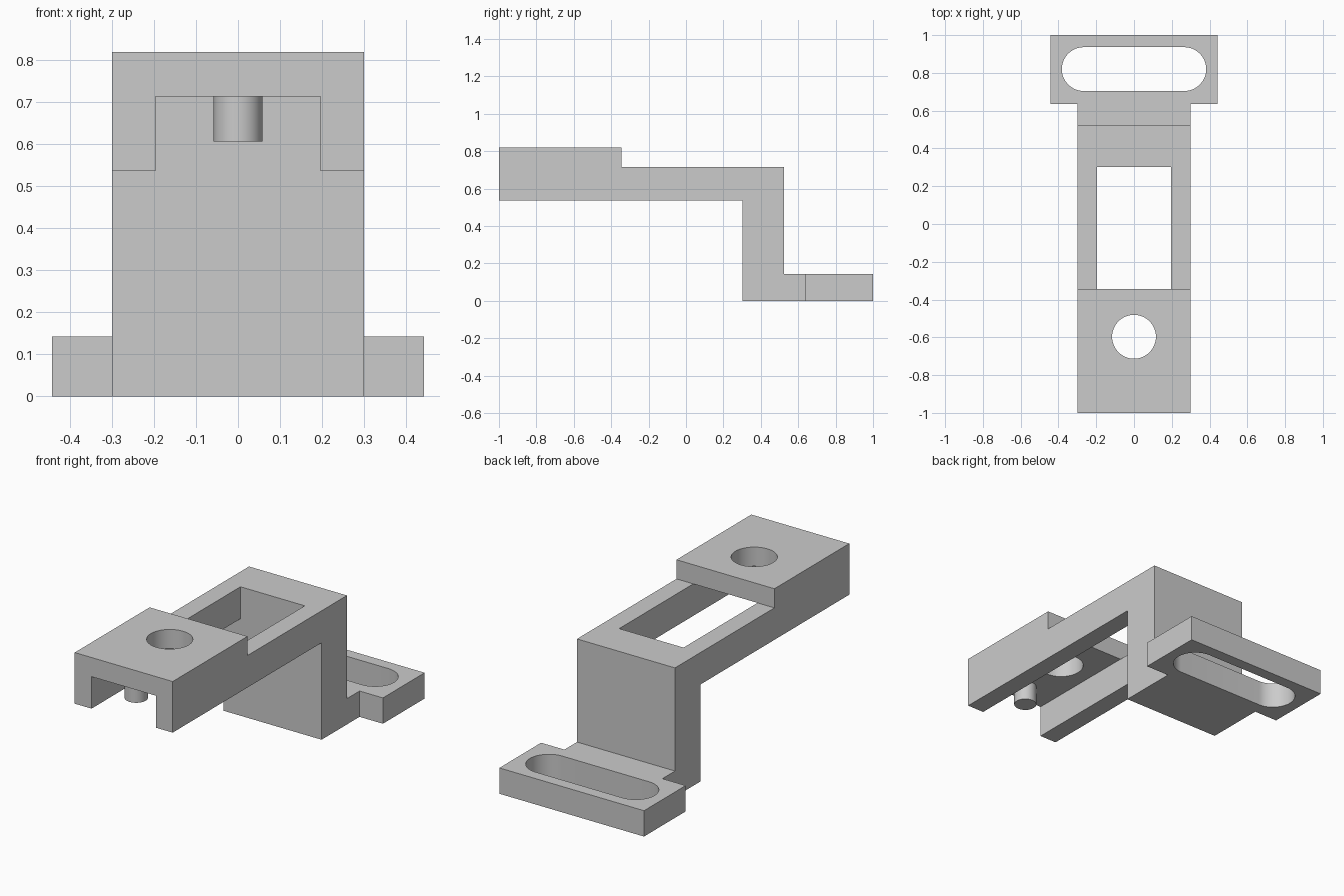
import bpy, bmesh, math
from mathutils import Vector

if "Cube" in bpy.data.objects:
    bpy.data.objects.remove(bpy.data.objects["Cube"], do_unlink=True)

grey = bpy.data.materials.new("plain_grey")
grey.use_nodes = True
grey.diffuse_color = (0.6, 0.6, 0.6, 1)
grey.node_tree.nodes["Principled BSDF"].inputs["Base Color"].default_value = (0.6, 0.6, 0.6, 1)


def prism(name, points, step):
    """Extrude a closed outline of 3D points along the vector step."""
    bm = bmesh.new()
    face = bm.faces.new([bm.verts.new(p) for p in points])
    ext = bmesh.ops.extrude_face_region(bm, geom=[face])
    moved = [v for v in ext["geom"] if isinstance(v, bmesh.types.BMVert)]
    bmesh.ops.translate(bm, verts=moved, vec=Vector(step))
    bmesh.ops.recalc_face_normals(bm, faces=bm.faces)
    mesh = bpy.data.meshes.new(name)
    bm.to_mesh(mesh)
    bm.free()
    mesh.materials.append(grey)
    obj = bpy.data.objects.new(name, mesh)
    bpy.context.collection.objects.link(obj)
    return obj


def side_prism(name, profile, half_width):
    return prism(name, [(-half_width, y, z) for y, z in profile], (2 * half_width, 0, 0))


def upright_prism(name, outline, low, high):
    return prism(name, [(x, y, low) for x, y in outline], (0, 0, high - low))


def stadium(cy, radius, reach=0.0, cx=0.0, steps=32):
    """Round outline, stretched along x by reach on either side."""
    points = []
    for side in (1, -1):
        for i in range(steps + 1):
            a = math.pi * (i / steps - 0.5)
            points.append((cx + side * (reach + radius * math.cos(a)),
                           cy + side * radius * math.sin(a)))
    if reach == 0:  # drop the doubled points of a plain circle
        points = points[:steps] + points[steps + 1:-1]
    return points


def combine(target, tool, operation):
    tool.hide_render = True
    mod = target.modifiers.new(operation.title(), "BOOLEAN")
    mod.operation = operation
    mod.solver = "EXACT"
    mod.object = tool
    bpy.ops.object.select_all(action="DESELECT")
    bpy.context.view_layer.objects.active = target
    target.select_set(True)
    bpy.ops.object.modifier_apply(modifier=mod.name)
    bpy.data.objects.remove(tool, do_unlink=True)


# Stepped arm, leg and foot from one side profile
bracket = side_prism("bracket", [
    (-1, 0.537), (0.303, 0.537), (0.303, 0), (0.635, 0), (0.635, 0.143),
    (0.525, 0.143), (0.525, 0.714), (-0.345, 0.714), (-0.345, 0.82), (-1, 0.82)], 0.3)

# Wide foot plate
foot = upright_prism("foot_plate", [(-0.443, 0.635), (0.443, 0.635), (0.443, 1), (-0.443, 1)], 0, 0.143)
combine(bracket, foot, "UNION")

# Channel under the arm, opening into the window behind the raised pad
combine(bracket, side_prism("channel_cutter", [
    (-1.1, 0.4), (0.303, 0.4), (0.303, 0.78), (-0.345, 0.78),
    (-0.345, 0.714), (-1.1, 0.714)], 0.197), "DIFFERENCE")

# Round hole in the pad and long slot in the foot
combine(bracket, upright_prism("hole_cutter", stadium(-0.597, 0.116), 0.6, 0.9), "DIFFERENCE")
combine(bracket, upright_prism("slot_cutter", stadium(0.82, 0.116, 0.266), -0.1, 0.3), "DIFFERENCE")

# Locating pin hanging below the pad
pin = upright_prism("locating_pin", stadium(-0.89, 0.058), 0.607, 0.716)

for obj in (bracket, pin):
    bpy.ops.object.select_all(action="DESELECT")
    bpy.context.view_layer.objects.active = obj
    obj.select_set(True)
    bpy.ops.object.shade_smooth_by_angle(angle=math.radians(30))
